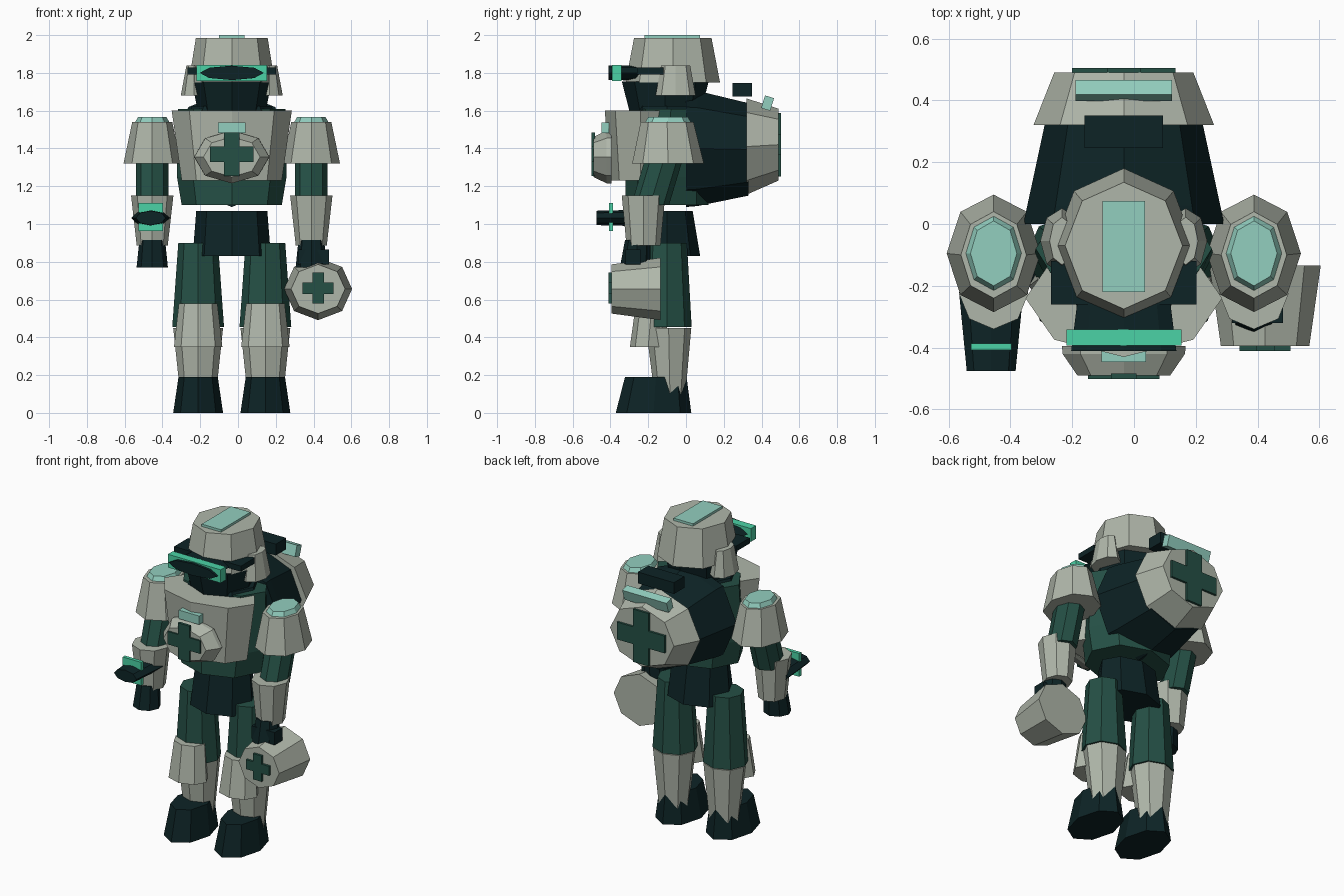
import bpy, bmesh, math
from mathutils import Matrix

cube = bpy.data.objects.get("Cube")
if cube:
    bpy.data.objects.remove(cube, do_unlink=True)

MID = -0.033  # symmetry line of the body


def material(name, rgb):
    m = bpy.data.materials.new(name)
    m.use_nodes = True
    m.diffuse_color = (*rgb, 1)
    m.node_tree.nodes["Principled BSDF"].inputs["Base Color"].default_value = (*rgb, 1)
    return m


STONE = material("stone_grey", (0.43, 0.47, 0.40))
DARK = material("dark_teal", (0.004, 0.017, 0.019))
GREEN = material("deep_green", (0.018, 0.08, 0.06))
PALE = material("pale_teal", (0.29, 0.62, 0.52))
BRIGHT = material("bright_green", (0.07, 0.65, 0.38))


def finish(bm, name, mat):
    bmesh.ops.recalc_face_normals(bm, faces=bm.faces)
    mesh = bpy.data.meshes.new(name)
    bm.to_mesh(mesh)
    bm.free()
    mesh.materials.append(mat)
    ob = bpy.data.objects.new(name, mesh)
    bpy.context.collection.objects.link(ob)
    return ob


def loft(name, mat, x, rings, axis="Z", sides=8):
    """Eight-sided loft. Z rings: (z, y, rx, ry). Y rings: (y, z, rx, rz)."""
    bm = bmesh.new()
    loops = []
    for along, across, rx, r2 in rings:
        loop = []
        for i in range(sides):
            a = math.tau * i / sides
            px, q = x + rx * math.cos(a), across + r2 * math.sin(a)
            loop.append(bm.verts.new((px, q, along) if axis == "Z" else (px, along, q)))
        loops.append(loop)
    for lo, hi in zip(loops, loops[1:]):
        for i in range(sides):
            j = (i + 1) % sides
            bm.faces.new((lo[i], lo[j], hi[j], hi[i]))
    bm.faces.new(loops[0])
    bm.faces.new(loops[-1])
    return finish(bm, name, mat)


def box(name, mat, centre, size, tilt=0):
    bm = bmesh.new()
    bmesh.ops.create_cube(bm, size=1)
    bm.transform(Matrix.Translation(centre) @ Matrix.Rotation(tilt, 4, "X")
                 @ Matrix.Diagonal((*size, 1)))
    return finish(bm, name, mat)


def cross(name, centre, w, h, bar, depth):
    """Plus-shaped plate as one twelve-sided outline pushed along y."""
    bm = bmesh.new()
    b = bar
    quarter = [(w, b), (b, b), (b, h)]
    pts = quarter + [(-u, v) for u, v in reversed(quarter)]
    pts += [(-u, -v) for u, v in quarter] + [(u, -v) for u, v in reversed(quarter)]
    x, y, z = centre
    face = bm.faces.new([bm.verts.new((x + u, y - depth / 2, z + v)) for u, v in pts])
    ext = bmesh.ops.extrude_face_region(bm, geom=[face])
    moved = [g for g in ext["geom"] if isinstance(g, bmesh.types.BMVert)]
    bmesh.ops.translate(bm, verts=moved, vec=(0, depth, 0))
    return finish(bm, name, GREEN)


# Legs, arms and ear guards, one set per side
for side, s in (("right", -1), ("left", 1)):
    leg, arm = MID + s * 0.178, MID + s * 0.421
    loft(side + "_boot", DARK, leg, [(0, -0.172, 0.132, 0.2), (0.19, -0.16, 0.104, 0.163)])
    loft(side + "_shin", STONE, leg, [(0.1, -0.085, 0.095, 0.082), (0.45, -0.092, 0.132, 0.12)])
    loft(side + "_knee_pad", STONE, leg,
         [(0.35, -0.2, 0.128, 0.097), (0.58, -0.18, 0.102, 0.085)])
    loft(side + "_thigh", GREEN, leg, [(0.455, -0.1, 0.137, 0.13), (0.9, -0.1, 0.105, 0.105)])
    loft(side + "_upper_arm", GREEN, arm,
         [(1.1, -0.19, 0.085, 0.1), (1.4, -0.1, 0.085, 0.1)])
    loft(side + "_forearm", STONE, arm,
         [(0.885, -0.225, 0.082, 0.09), (1.15, -0.225, 0.112, 0.115)])
    loft(side + "_hand", DARK, arm,
         [(0.77, -0.27, 0.083, 0.08), (0.915, -0.255, 0.068, 0.068)])
    loft(side + "_shoulder_pad", STONE, arm,
         [(1.32, -0.095, 0.152, 0.19), (1.54, -0.1, 0.106, 0.14)])
    loft(side + "_shoulder_cap", PALE, arm,
         [(1.54, -0.095, 0.09, 0.12), (1.567, -0.095, 0.075, 0.105)])
    loft(side + "_ear_guard", STONE, MID + s * 0.2,
         [(1.68, -0.055, 0.07, 0.106), (1.84, -0.055, 0.04, 0.077)])

# Trunk
loft("pelvis", DARK, MID, [(0.83, -0.1, 0.207, 0.175), (1.07, -0.1, 0.188, 0.135)])
loft("torso", GREEN, MID, [(1.1, -0.1, 0.265, 0.22), (1.25, -0.1, 0.29, 0.22),
                           (1.61, -0.08, 0.285, 0.19)])
loft("chest_plate", STONE, MID, [(1.23, -0.24, 0.265, 0.16), (1.6, -0.24, 0.318, 0.19)])
loft("collar", DARK, MID, [(1.58, -0.1, 0.23, 0.2), (1.625, -0.1, 0.21, 0.18)])

# Chest emblem
loft("chest_badge", STONE, MID, [(-0.395, 1.355, 0.2, 0.14), (-0.42, 1.355, 0.198, 0.14),
                                 (-0.49, 1.355, 0.15, 0.106)], "Y")
cross("chest_cross", (MID, -0.492, 1.37), 0.115, 0.115, 0.041, 0.018)
box("chest_tab", PALE, (MID, -0.427, 1.51), (0.145, 0.04, 0.055))

# Head
loft("jaw", DARK, MID, [(1.6, -0.11, 0.18, 0.19), (1.755, -0.11, 0.212, 0.23)])
loft("helmet", STONE, MID, [(1.75, -0.07, 0.228, 0.25), (1.985, -0.07, 0.19, 0.205)])
box("helmet_stripe", PALE, (MID, -0.073, 1.987), (0.137, 0.295, 0.026))
box("visor_strap", DARK, (MID, -0.19, 1.81), (0.47, 0.14, 0.035))
box("visor_frame", BRIGHT, (MID, -0.367, 1.8), (0.372, 0.052, 0.084))
loft("visor_lens", DARK, MID, [(-0.25, 1.8, 0.15, 0.04), (-0.41, 1.8, 0.17, 0.038)], "Y")

# Backpack
loft("backpack_body", DARK, MID, [(0.0, 1.4, 0.325, 0.31), (0.06, 1.4, 0.312, 0.305),
                                  (0.33, 1.395, 0.254, 0.245)], "Y")
loft("backpack_cap", STONE, MID, [(0.32, 1.41, 0.292, 0.255), (0.49, 1.42, 0.225, 0.19)], "Y")
cross("backpack_cross", (MID, 0.494, 1.42), 0.168, 0.168, 0.055, 0.02)
box("backpack_latch", DARK, (MID, 0.298, 1.71), (0.255, 0.105, 0.072))
box("backpack_light", PALE, (MID, 0.432, 1.64), (0.312, 0.05, 0.07), -0.3)

# Wrist scanner on the right arm
wrist = -0.462
loft("wrist_scanner", DARK, wrist, [(-0.22, 1.032, 0.104, 0.044),
                                    (-0.475, 1.032, 0.079, 0.038)], "Y")
box("scanner_plate", BRIGHT, (wrist, -0.397, 1.037), (0.13, 0.022, 0.148))

# Kit case in the left hand
case = 0.424
loft("kit_case", STONE, case, [(-0.135, 0.656, 0.18, 0.165), (-0.395, 0.656, 0.143, 0.13)], "Y")
cross("kit_cross", (case, -0.4, 0.66), 0.082, 0.082, 0.03, 0.02)
box("kit_handle", DARK, (0.4, -0.28, 0.825), (0.165, 0.08, 0.08))
